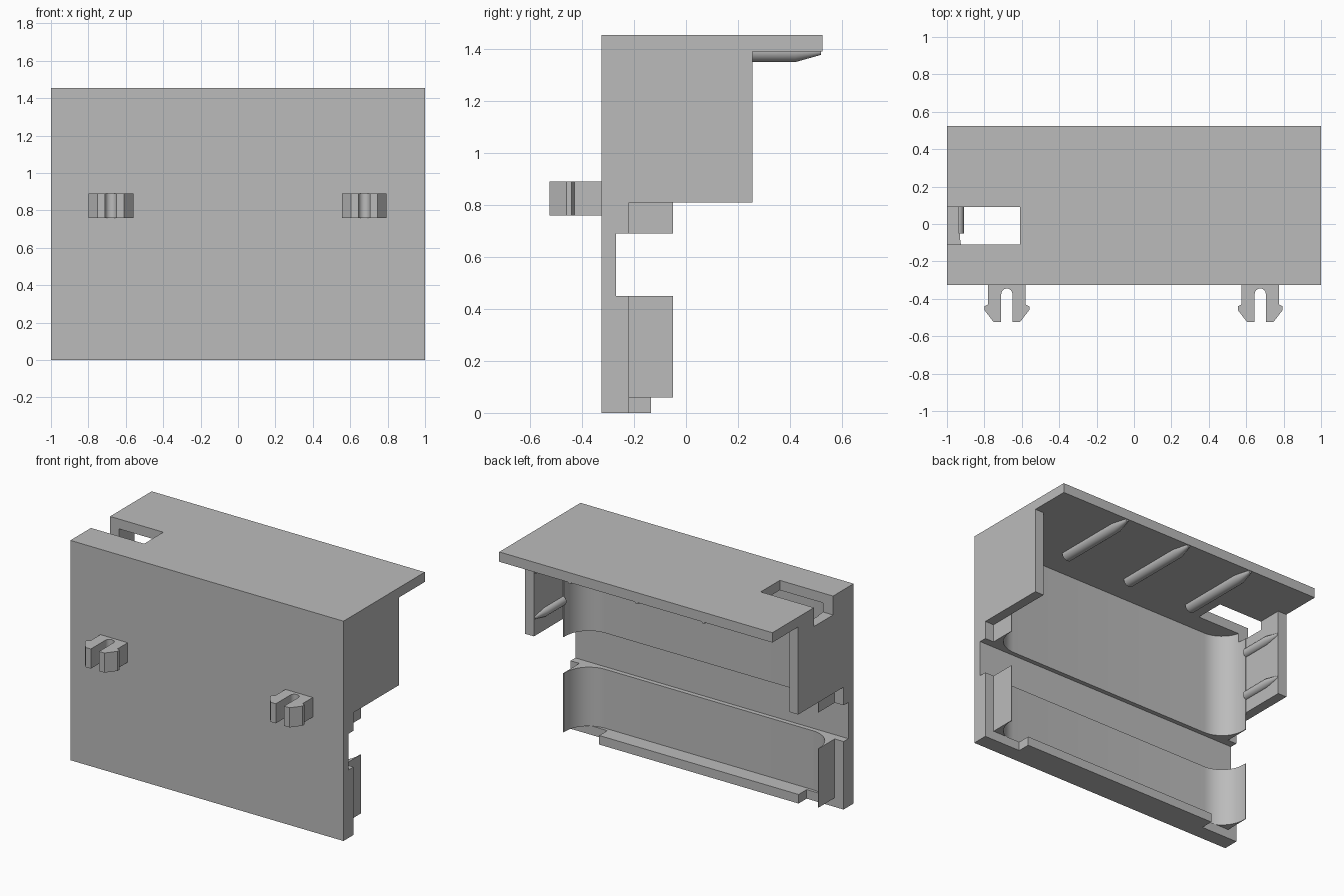
import bpy
import bmesh
from math import sin, cos, pi
from mathutils import Matrix, Vector

if "Cube" in bpy.data.objects:
    bpy.data.objects.remove(bpy.data.objects["Cube"], do_unlink=True)

grey = bpy.data.materials.new("plain grey plastic")
grey.use_nodes = True
colour = (0.5, 0.5, 0.5, 1)
grey.diffuse_color = colour
grey.node_tree.nodes["Principled BSDF"].inputs["Base Color"].default_value = colour


def finish(name, bm, smooth=False):
    bmesh.ops.recalc_face_normals(bm, faces=bm.faces)
    mesh = bpy.data.meshes.new(name)
    bm.to_mesh(mesh)
    bm.free()
    mesh.materials.append(grey)
    obj = bpy.data.objects.new(name, mesh)
    bpy.context.collection.objects.link(obj)
    if smooth:
        bpy.ops.object.select_all(action='DESELECT')
        obj.select_set(True)
        bpy.context.view_layer.objects.active = obj
        bpy.ops.object.shade_smooth_by_angle(angle=pi / 6)
    return obj


def prism(name, outline, z0, z1, smooth=False):
    """Extrude an xy outline between two heights."""
    bm = bmesh.new()
    face = bm.faces.new([bm.verts.new((x, y, z0)) for x, y in outline])
    new = bmesh.ops.extrude_face_region(bm, geom=[face])["geom"]
    verts = [v for v in new if isinstance(v, bmesh.types.BMVert)]
    bmesh.ops.translate(bm, verts=verts, vec=(0, 0, z1 - z0))
    return finish(name, bm, smooth)


def box(name, x0, x1, y0, y1, z0, z1):
    return prism(name, [(x0, y0), (x1, y0), (x1, y1), (x0, y1)], z0, z1)


def pin(name, x, z, radius, y0, y1, taper):
    """Rod along y with a tapered rear tip."""
    bm = bmesh.new()
    for start, end, r_end in ((y0, y1 - taper, radius), (y1 - taper, y1, radius * 0.3)):
        move = Matrix.Translation((x, (start + end) / 2, z)) @ Matrix.Rotation(-pi / 2, 4, 'X')
        bmesh.ops.create_cone(bm, cap_ends=True, segments=24, radius1=radius,
                              radius2=r_end, depth=end - start, matrix=move)
    bmesh.ops.remove_doubles(bm, verts=bm.verts, dist=0.0005)
    inner = [f for f in bm.faces if all(abs(v.co.y - y1 + taper) < 0.001 for v in f.verts)]
    bmesh.ops.delete(bm, geom=inner, context='FACES_ONLY')
    return finish(name, bm, True)


# Pocket outline: flat back, with thin end walls curving rearwards
front, back = -0.325, -0.27
panel_y, rim_y, rear_y = -0.24, -0.22, -0.05
wall_x, curve = 0.935, 0.17
arc = [(wall_x - 0.005 - curve + curve * cos(a), panel_y + curve - curve * sin(a))
       for a in [i * pi / 24 for i in range(13)]]
half = [(1, front), (1, rim_y), (wall_x, rim_y), (wall_x, rear_y), (wall_x - 0.005, rear_y)] + arc
pocket = half + [(-x, y) for x, y in reversed(half)]

# Main shell
box("front_panel", -1, 1, front, back, 0, 1.455)
box("bottom_rail", -1, 1, front, rim_y, 0, 0.06)
box("bottom_lip", -0.73, 0.73, rim_y - 0.02, -0.135, 0, 0.06)
prism("lower_pocket", pocket, 0.06, 0.45, True)
upper = prism("upper_pocket", pocket, 0.69, 1.39, True)
roof = box("roof", -1, 1, front, 0.525, 1.39, 1.455)
box("left_wall", wall_x, 1, front, 0.255, 0.81, 1.455)
right = box("right_wall", -1, -wall_x, front, 0.255, 0.81, 1.455)

# Cable notch through the roof and the top of the right wall
cutter = box("notch_cutter", -1.1, -0.61, -0.11, 0.09, 1.33, 1.6)
cutter.hide_render = True
for obj in (upper, roof, right):
    mod = obj.modifiers.new("notch", 'BOOLEAN')
    mod.operation = 'DIFFERENCE'
    mod.solver = 'EXACT'
    mod.object = cutter
    bpy.context.view_layer.objects.active = obj
    bpy.ops.object.modifier_apply(modifier=mod.name)
bpy.data.objects.remove(cutter, do_unlink=True)

# Locating pins under the roof and on the inner walls
for i, x in enumerate((-0.49, 0, 0.49)):
    pin("roof_pin_%d" % (i + 1), x, 1.39, 0.04, rear_y, 0.52, 0.1)
for side, label in ((1, "left"), (-1, "right")):
    for z, level in ((0.93, "lower"), (1.23, "upper")):
        pin("%s_%s_pin" % (label, level), side * 0.94, z, 0.03, rear_y, 0.25, 0.1)

# Split snap clips with barbed tips on the front
barb = [(0.1, front + 0.01), (0.1, -0.43), (0.12, -0.44), (0.12, -0.46), (0.07, -0.525), (0.03, -0.525)]
slot = [(0.03 * cos(a), -0.375 + 0.03 * sin(a)) for a in [i * pi / 12 for i in range(7)]]
side_line = barb + slot
clip = side_line + [(-x, y) for x, y in reversed(side_line[:-1])]
for label, cx in (("left", 0.675), ("right", -0.68)):
    prism(label + "_snap_clip", [(cx + x, y) for x, y in clip], 0.76, 0.89, True)
